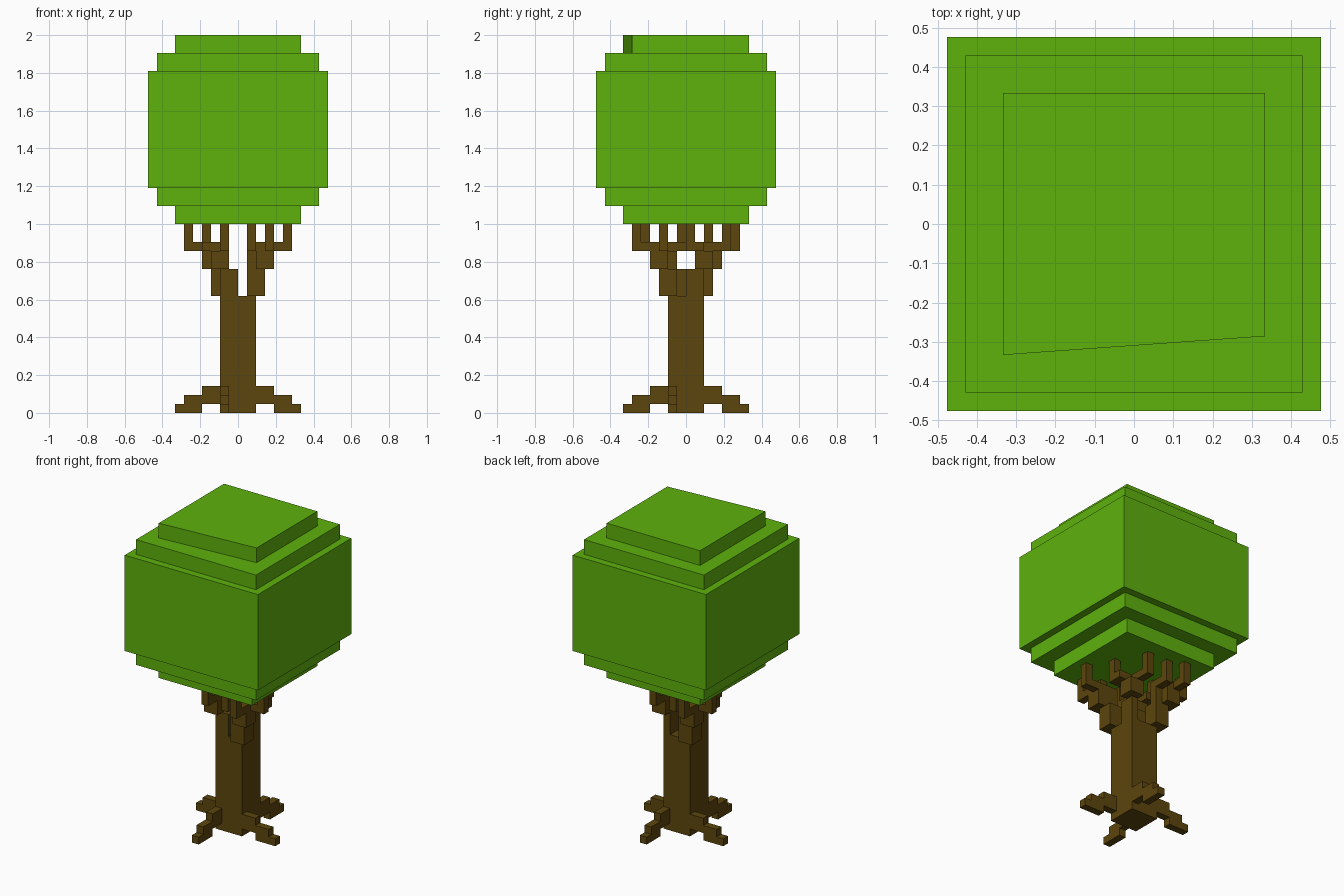
import bpy, bmesh
from mathutils import Matrix
from math import pi

if "Cube" in bpy.data.objects:
    bpy.data.objects.remove(bpy.data.objects["Cube"], do_unlink=True)

U = 2 / 42  # one block


def make_material(name, rgb):
    m = bpy.data.materials.new(name)
    m.use_nodes = True
    m.diffuse_color = (*rgb, 1)
    m.node_tree.nodes["Principled BSDF"].inputs["Base Color"].default_value = (*rgb, 1)
    return m


bark = make_material("bark brown", (0.107, 0.061, 0.004))
leaf = make_material("leaf green", (0.112, 0.445, 0.004))


def add_prism(bm, points, direction):
    """Extrude a flat outline along one direction."""
    face = bm.faces.new([bm.verts.new(p) for p in points])
    new = bmesh.ops.extrude_face_region(bm, geom=[face], use_keep_orig=True)["geom"]
    verts = [v for v in new if isinstance(v, bmesh.types.BMVert)]
    bmesh.ops.translate(bm, verts=verts, vec=direction)


def add_box(bm, x0, x1, y0, y1, z0, z1):
    add_prism(bm, [(x0, y0, z0), (x1, y0, z0), (x1, y1, z0), (x0, y1, z0)], (0, 0, z1 - z0))


def finish(name, bm, mat, turn=0):
    bmesh.ops.recalc_face_normals(bm, faces=bm.faces)
    bm.transform(Matrix.Rotation(turn, 4, "Z") @ Matrix.Scale(U, 4))
    mesh = bpy.data.meshes.new(name)
    bm.to_mesh(mesh)
    bm.free()
    mesh.materials.append(mat)
    bpy.context.collection.objects.link(bpy.data.objects.new(name, mesh))


def boxes(name, items, mat, turn=0):
    bm = bmesh.new()
    for b in items:
        add_box(bm, *b)
    finish(name, bm, mat, turn)


# Trunk
boxes("trunk", [(-2, 2, -2, 2, 0, 13)], bark)

# Four stepped roots, turned around the trunk
steps = [(2, 1), (4, 1), (4, 0), (7, 0), (7, 1), (6, 1), (6, 2), (4, 2), (4, 3), (2, 3)]
for i, side in enumerate(("left", "back", "right", "front")):
    bm = bmesh.new()
    add_prism(bm, [(x, -2, z) for x, z in steps], (0, 1, 0))
    finish(side + "_root", bm, bark, i * pi / 2)

# Outer branches with three twigs each
outer = [
    (1, 3, -3, -1, 13, 16), (2, 4, -4, -2, 16, 19),
    (4, 6, -3, -2, 18, 19), (5, 6, -3, -2, 19, 21),
    (3, 4, -6, -4, 18, 19), (3, 4, -6, -5, 19, 21),
    (1, 2, -5, -3, 18, 19), (1, 2, -3, -2, 16, 19), (1, 2, -5, -4, 19, 21),
]
# Inner branches with two twigs each
inner = [
    (1, 2, 0, 2, 13, 16), (1, 3, 1, 3, 16, 18),
    (1, 2, 2, 5, 18, 19), (1, 2, 4, 5, 19, 21),
    (2, 4, 0, 2, 18, 19), (3, 4, 0, 1, 19, 21),
]
for name, turn in (("front", 0), ("back", pi)):
    boxes(name + "_outer_branch", outer, bark, turn)
boxes("back_inner_branch", inner, bark)
boxes("front_inner_branch", inner + [(0, 1, 0, 2, 13, 16)], bark, pi)

# Leaf crown in stacked slabs
for name, r, z0, z1 in (("bottom", 7, 21, 23), ("lower", 9, 23, 25),
                        ("middle", 10, 25, 38), ("upper", 9, 38, 40)):
    boxes(name + "_leaves", [(-r, r, -r, r, z0, z1)], leaf)

# Top slab has a slanted front
bm = bmesh.new()
add_prism(bm, [(-7, -7, 40), (7, -6, 40), (7, 7, 40), (-7, 7, 40)], (0, 0, 2))
finish("top_leaves", bm, leaf)
